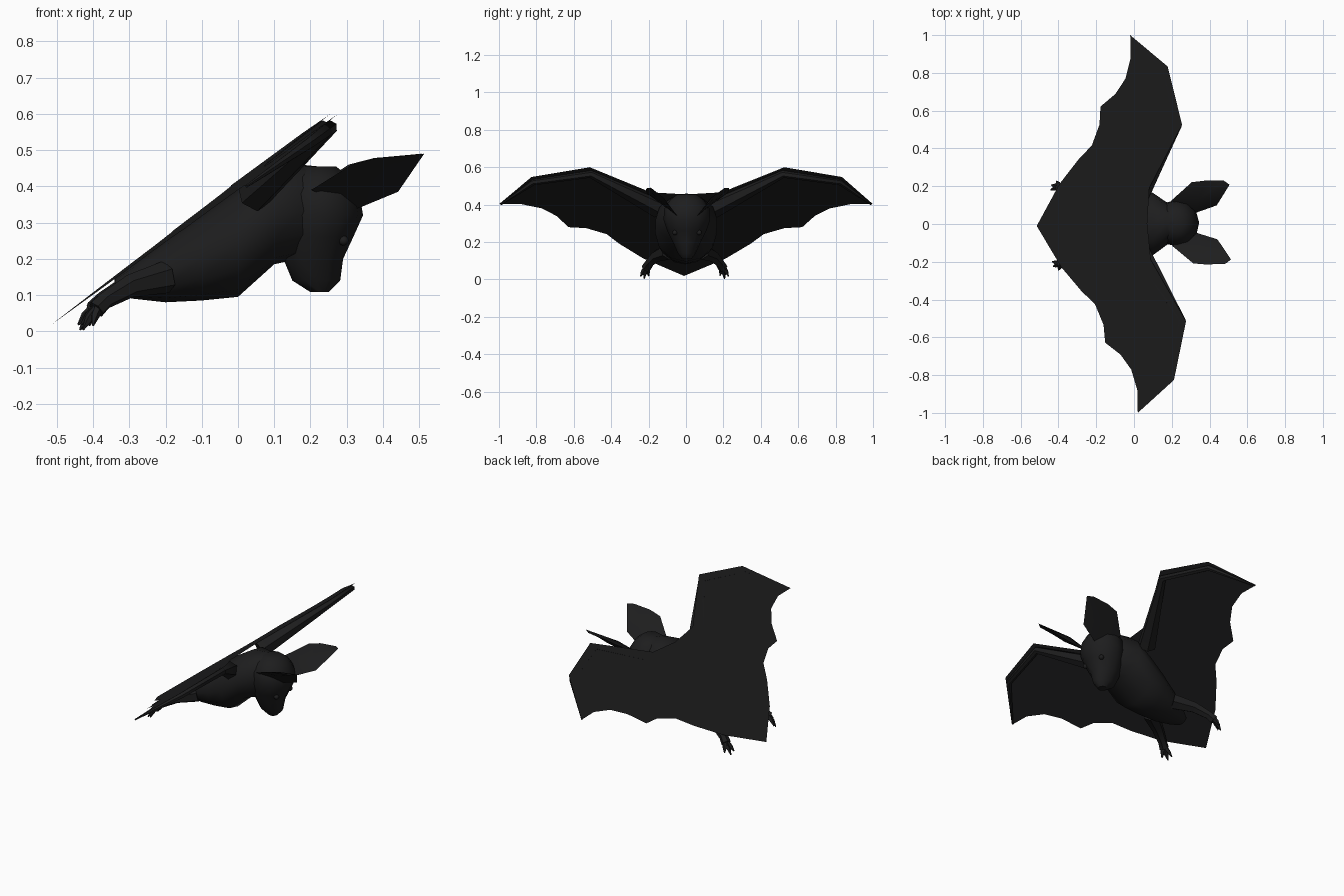
import bpy, bmesh, math
from mathutils import Vector, Matrix

if "Cube" in bpy.data.objects:
    bpy.data.objects.remove(bpy.data.objects["Cube"])

mat = bpy.data.materials.new("charcoal black")
mat.diffuse_color = (0.0125, 0.0125, 0.013, 1)
mat.use_nodes = True
mat.node_tree.nodes["Principled BSDF"].inputs["Base Color"].default_value = mat.diffuse_color
YAW = Matrix.Rotation(0.02, 4, 'Z')


def plane_z(x):
    # the wings lie in one tilted plane
    return 0.402 + 0.745 * x


def finish(name, bm, closed=True):
    if closed:
        bmesh.ops.recalc_face_normals(bm, faces=bm.faces)
    me = bpy.data.meshes.new(name)
    bm.to_mesh(me)
    bm.free()
    me.transform(YAW)
    me.materials.append(mat)
    ob = bpy.data.objects.new(name, me)
    bpy.context.collection.objects.link(ob)
    return ob


def loft(name, rings):
    bm = bmesh.new()
    vr = [[bm.verts.new(p) for p in r] for r in rings]
    n = len(vr[0])
    for a, b in zip(vr, vr[1:]):
        for i in range(n):
            j = (i + 1) % n
            bm.faces.new((a[i], a[j], b[j], b[i]))
    bm.faces.new(vr[0])
    bm.faces.new(vr[-1])
    return finish(name, bm)


def tube(name, pts, radii, sides):
    pts = [Vector(p) for p in pts]
    rings = []
    for i, (p, r) in enumerate(zip(pts, radii)):
        d = pts[min(i + 1, len(pts) - 1)] - pts[max(i - 1, 0)]
        q = d.to_track_quat('Z', 'Y')
        rings.append([p + q @ Vector((r * math.cos(t), r * math.sin(t), 0))
                      for t in [2 * math.pi * (k + .5) / sides for k in range(sides)]])
    return loft(name, rings)


# Wing and tail membrane: one thin sheet with scalloped trailing edge
half = [(0.085, .19), (0.265, .52), (0.195, .83), (0, 1), (0.0, .88), (-.03, .77),
        (-.085, .69), (-.165, .625), (-.172, .53), (-.215, .42), (-.285, .35), (-.39, .22)]
bm = bmesh.new()
front = bm.verts.new((.07, 0, plane_z(.07)))
tail = bm.verts.new((-.515, 0, plane_z(-.515)))
for s in (1, -1):
    vs = [bm.verts.new((x, s * y, plane_z(x))) for x, y in half]
    loop = [front] + vs + [tail]
    f = bm.faces.new(loop if s == 1 else loop[::-1])
bmesh.ops.triangulate(bm, faces=bm.faces)
finish("wing_membrane", bm)

# Body: rounded sections along x as (x, top, bottom, half width)
body = [(.22, .455, .22, .09), (.17, .46, .2, .115), (.1, .455, .185, .165),
        (0, .395, .095, .165), (-.1, .322, .085, .145), (-.2, .25, .08, .115),
        (-.29, .182, .09, .075), (-.34, .145, .1, .04)]
N = 12
loft("body", [[(x, w * math.cos(t), (a + b) / 2 + (a - b) / 2 * math.sin(t))
               for t in [2 * math.pi * k / N for k in range(N)]] for x, a, b, w in body])

# Head: sections by height as (z, back x, front x, half width), nose down
head = [(.455, .18, .27, .05), (.425, .14, .31, .09), (.38, .12, .335, .12),
        (.32, .11, .345, .125), (.26, .115, .318, .105), (.2, .125, .29, .075),
        (.14, .15, .282, .048), (.108, .2, .25, .025)]
loft("head", [[((a + b) / 2 + (b - a) / 2 * math.cos(t), w * math.sin(t), z)
               for t in [2 * math.pi * k / N for k in range(N)]] for z, a, b, w in head])

for s, side in ((1, "left"), (-1, "right")):
    # Ear: leaf outline with a bulged back and a cupped front
    rim = [(.2, .12, .39), (.31, .215, .46), (.38, .222, .478), (.48, .22, .487),
           (.51, .198, .49), (.44, .09, .385), (.32, .05, .335)]
    bm = bmesh.new()
    vs = [bm.verts.new((x, s * y, z)) for x, y, z in rim]
    back = bm.verts.new((.35, s * .125, .435))
    cup = bm.verts.new((.355, s * .14, .415))
    for i in range(len(vs)):
        a, b = vs[i], vs[(i + 1) % len(vs)]
        bm.faces.new((a, b, back))
        bm.faces.new((b, a, cup))
    finish(side + "_ear", bm)

    # Eye bump
    bm = bmesh.new()
    bmesh.ops.create_icosphere(bm, subdivisions=2, radius=.014,
                               matrix=Matrix.Translation((.29, s * .065, .25)))
    finish(side + "_eye", bm)

    # Arm bone hanging under the leading edge
    arm = [(.04, .15, .05), (.245, .515, .02), (.18, .82, .016), (.003, .99, .004)]
    tube(side + "_arm", [(x, s * y, plane_z(x) - r * 1.1) for x, y, r in arm],
         [r for _, _, r in arm], 6)

    # Leg
    tube(side + "_leg", [(-.2, s * .09, .15), (-.3, s * .15, .125),
                         (-.37, s * .19, .085), (-.395, s * .205, .06)],
         [.045, .032, .024, .026], 6)
    # Toes
    for k, (x, y, z) in enumerate([(-.437, .19, .018), (-.432, .215, .004), (-.405, .235, .016)]):
        m = Vector((-.39, s * .205, .065)).lerp(Vector((x, s * y, z)), .6)
        tube(f"{side}_toe_{k + 1}", [(-.385, s * .2, .075), m + Vector((0, 0, .006)), (x, s * y, z)],
             [.014, .012, .003], 5)

# Smooth shading with sharp creases kept
bpy.ops.object.select_all(action='DESELECT')
for ob in bpy.context.collection.objects:
    ob.select_set(True)
    bpy.context.view_layer.objects.active = ob
bpy.ops.object.shade_smooth_by_angle(angle=math.radians(45))
